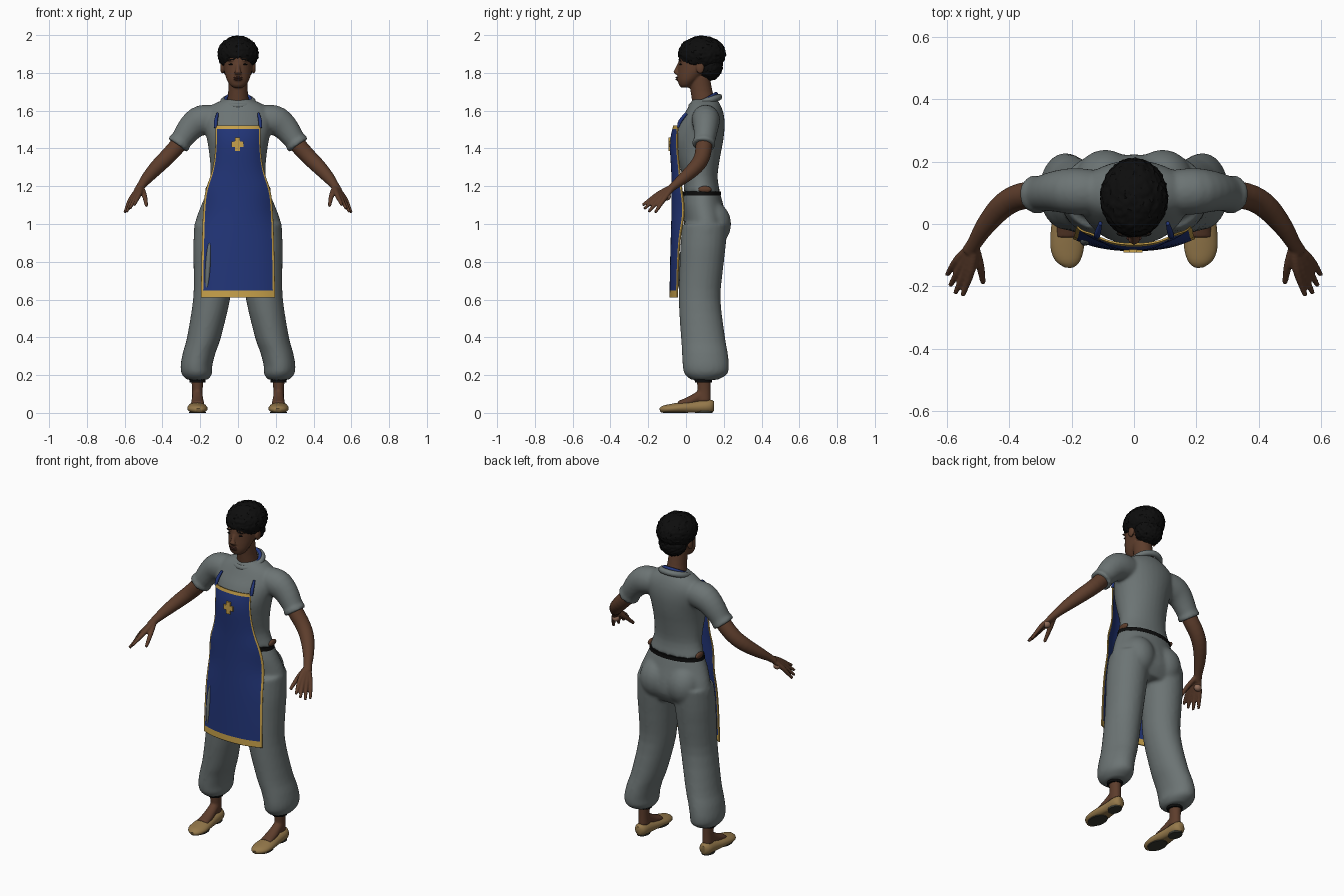
import bpy, bmesh, math
from mathutils import Vector, Matrix, Quaternion, noise

cube = bpy.data.objects.get("Cube")
if cube:
    bpy.data.objects.remove(cube, do_unlink=True)


def material(name, rgb, rough=0.8):
    m = bpy.data.materials.new(name)
    m.use_nodes = True
    m.diffuse_color = (*rgb, 1)
    shader = m.node_tree.nodes["Principled BSDF"]
    shader.inputs["Base Color"].default_value = (*rgb, 1)
    shader.inputs["Roughness"].default_value = rough
    return m


CLOTH = material("grey cloth", (0.15, 0.175, 0.175))
BLUE = material("apron blue", (0.016, 0.036, 0.19))
GOLD = material("gold trim", (0.58, 0.36, 0.07))
SKIN = material("brown skin", (0.11, 0.047, 0.025))
PALM = material("palm skin", (0.28, 0.15, 0.1))
LIP = material("lip brown", (0.06, 0.022, 0.016))
HAIR = material("black hair", (0.004, 0.004, 0.004))
SHOE = material("tan leather", (0.3, 0.19, 0.07))
SOLE = material("dark sole", (0.04, 0.04, 0.03))


def refine(rings, steps=3):
    """Smooth spline through the rings."""
    out = []
    last = len(rings) - 1
    for i in range(last):
        a, b, c, d = (Vector(rings[min(max(j, 0), last)]) for j in range(i - 1, i + 3))
        for k in range(steps):
            t = k / steps
            out.append(b + (c - a) * t / 2 + (a - b * 2.5 + c * 2 - d / 2) * t * t
                       + ((b - c) * 3 + d - a) * t ** 3 / 2)
    return out + [Vector(rings[-1])]


def loft(bm, rings, side=1, tube=False, n=24):
    """Closed skin over elliptical rings (x, y, z, rx, ry); tubes follow their path."""
    rings = refine(rings)
    centres = [Vector((r[0] * side, r[1], r[2])) for r in rings]
    loops = []
    for i, r in enumerate(rings):
        turn = Quaternion()
        if tube:
            ahead = centres[min(i + 1, len(rings) - 1)] - centres[max(i - 1, 0)]
            turn = ahead.to_track_quat('Z', 'Y')
        loop = []
        for k in range(n):
            a = math.tau * k / n
            loop.append(bm.verts.new(centres[i] + turn @ Vector((r[3] * math.cos(a), r[4] * math.sin(a), 0))))
        loops.append(loop)
    for low, high in zip(loops, loops[1:]):
        for k in range(n):
            j = (k + 1) % n
            bm.faces.new((low[k], low[j], high[j], high[k]))
    bm.faces.new(loops[0][::-1])
    bm.faces.new(loops[-1])


def ball(bm, place, size, side=1, tilt=0):
    m = (Matrix.Translation((place[0] * side, place[1], place[2]))
         @ Matrix.Rotation(tilt * side, 4, 'Y') @ Matrix.Diagonal((*size, 1)))
    bmesh.ops.create_uvsphere(bm, u_segments=24, v_segments=14, radius=1, matrix=m)


def finish(name, bm, mats, voxel=0, smooth=4):
    """Turn the bmesh into an object; a voxel size fuses its pieces into one skin."""
    bmesh.ops.recalc_face_normals(bm, faces=bm.faces)
    me = bpy.data.meshes.new(name)
    bm.to_mesh(me)
    bm.free()
    ob = bpy.data.objects.new(name, me)
    bpy.context.collection.objects.link(ob)
    for m in mats:
        me.materials.append(m)
    if voxel:
        mod = ob.modifiers.new("fuse", 'REMESH')
        mod.mode, mod.voxel_size, mod.use_smooth_shade = 'VOXEL', voxel, True
        mod = ob.modifiers.new("soften", 'SMOOTH')
        mod.factor, mod.iterations = 0.5, smooth
    else:
        bpy.ops.object.select_all(action='DESELECT')
        ob.select_set(True)
        bpy.context.view_layer.objects.active = ob
        bpy.ops.object.shade_smooth_by_angle(angle=math.radians(45))
    return ob


# Shirt: torso and short sleeves
bm = bmesh.new()
loft(bm, [(0, .085, 1.17, .168, .095), (0, .075, 1.25, .146, .092), (0, .065, 1.35, .15, .115),
          (0, .065, 1.44, .163, .132), (0, .08, 1.52, .18, .125), (0, .095, 1.58, .18, .105),
          (0, .1, 1.625, .145, .085), (0, .1, 1.66, .075, .065)], n=32)
for s in (1, -1):
    loft(bm, [(.1, .1, 1.555, .07, .07), (.19, .105, 1.55, .075, .08), (.25, .105, 1.51, .066, .07),
              (.305, .097, 1.437, .056, .056), (.308, .096, 1.433, .062, .062),
              (.32, .094, 1.416, .061, .061)], s, True)
finish("shirt", bm, [CLOTH], .009)

# Trousers: pelvis, seat and gathered legs
bm = bmesh.new()
loft(bm, [(0, .085, 1.165, .166, .095), (0, .09, 1.1, .195, .108), (0, .105, 1.02, .224, .115),
          (0, .105, .95, .234, .115), (0, .1, .885, .2, .085)], n=32)
for s in (1, -1):
    loft(bm, [(.215, .098, .175, .055, .07), (.218, .105, .205, .08, .113), (.22, .105, .25, .084, .123),
              (.205, .1, .32, .087, .121), (.18, .09, .4, .09, .117), (.14, .072, .6, .098, .111),
              (.13, .08, .75, .105, .115), (.125, .09, .88, .112, .12), (.115, .1, 1, .115, .12)], s)
    ball(bm, (.092, .135, 1.0), (.1, .104, .12), s)
finish("trousers", bm, [CLOTH], .01, 5)

# Belt, ankle bands and bare waist patches
bm = bmesh.new()
loft(bm, [(0, .085, 1.15, .173, .1), (0, .085, 1.172, .171, .1)], n=32)
finish("belt", bm, [HAIR])
bm = bmesh.new()
for s in (1, -1):
    loft(bm, [(.215, .092, .162, .042, .045), (.215, .092, .185, .044, .047)], s)
finish("ankle_bands", bm, [HAIR])
bm = bmesh.new()
for s in (1, -1):
    ball(bm, (.16, .1, 1.183), (.012, .035, .018), s)
finish("waist_skin", bm, [SKIN])

# Arms and hands: each finger runs on from the wrist so that together they form the palm
bm = bmesh.new()
palms = bmesh.new()
fingers = [((.522, -.145, 1.16), (.55, -.23, 1.1)), ((.537, -.142, 1.15), (.574, -.222, 1.08)),
           ((.552, -.132, 1.14), (.59, -.198, 1.064)), ((.566, -.115, 1.134), (.6, -.163, 1.06))]
for s in (1, -1):
    loft(bm, [(.25, .1, 1.51, .042, .042), (.32, .095, 1.415, .044, .044), (.38, .083, 1.35, .042, .042),
              (.43, .05, 1.3, .039, .039), (.48, -.01, 1.245, .031, .031), (.511, -.06, 1.205, .024, .022),
              (.53, -.09, 1.178, .024, .018)], s, True)
    for knuckle, tip in fingers:
        loft(bm, [(.514, -.065, 1.2, .016, .014), (*knuckle, .0145, .0135), (*tip, .008, .008)], s, True, 12)
    loft(bm, [(.513, -.07, 1.195, .016, .014), (.495, -.13, 1.15, .014, .013),
              (.484, -.19, 1.095, .009, .009)], s, True, 12)
    ball(palms, (.542, -.1, 1.145), (.022, .02, .02), s)
finish("arms", bm, [SKIN], .005, 3)
finish("palms", palms, [PALM])

# Feet and slip-on shoes
bm = bmesh.new()
shoes = bmesh.new()
soles = bmesh.new()
for s in (1, -1):
    loft(bm, [(.215, .092, .2, .035, .04), (.215, .096, .12, .028, .035), (.215, .092, .06, .03, .04)], s)
    loft(bm, [(.215, .09, .1, .026, .03), (.214, .03, .066, .032, .026), (.213, -.04, .042, .036, .02)], s, True)
    loft(shoes, [(.217, .148, .035, .016, .025), (.217, .125, .035, .036, .036), (.216, .05, .03, .042, .034),
                 (.216, -.02, .027, .051, .03), (.214, -.08, .022, .053, .025), (.21, -.12, .018, .038, .02),
                 (.21, -.138, .014, .016, .01)], s, True)
    loft(soles, [(.217, .095, 0, .033, .046), (.217, .095, .012, .034, .048)], s)
    loft(soles, [(.214, -.055, 0, .044, .066), (.214, -.055, .005, .045, .068)], s)
for v in shoes.verts:
    v.co.z = max(v.co.z, .003)
finish("feet", bm, [SKIN], .007, 3)
finish("shoes", shoes, [SHOE])
finish("shoe_soles", soles, [SOLE])

# Head, neck, nose, brow and ears
bm = bmesh.new()
loft(bm, [(0, 0, 1.722, .025, .025), (0, 0, 1.735, .042, .036), (0, .012, 1.76, .058, .055),
          (0, .03, 1.79, .068, .074), (0, .05, 1.82, .075, .093), (0, .06, 1.86, .078, .1),
          (0, .07, 1.91, .078, .097), (0, .075, 1.95, .065, .08), (0, .075, 1.975, .035, .05)], n=32)
loft(bm, [(0, .1, 1.62, .062, .064), (0, .083, 1.7, .052, .058), (0, .07, 1.78, .052, .056)])
loft(bm, [(0, -.036, 1.85, .009, .008), (0, -.05, 1.817, .012, .011), (0, -.054, 1.803, .02, .012),
          (0, -.044, 1.79, .018, .008)], n=16)
ball(bm, (0, -.036, 1.768), (.026, .016, .014))
for s in (1, -1):
    ball(bm, (.032, -.026, 1.868), (.024, .014, .008), s)
    ball(bm, (.083, .075, 1.828), (.011, .022, .033), s)
finish("head", bm, [SKIN], .005, 3)

# Lips, closed eyes and brows
bm = bmesh.new()
for height, width in ((1.775, .024), (1.765, .021)):
    ball(bm, (0, -.046, height), (width, .009, .005))
finish("lips", bm, [LIP])
bm = bmesh.new()
for s in (1, -1):
    ball(bm, (.032, -.027, 1.845), (.018, .009, .004), s)
    ball(bm, (.034, -.031, 1.87), (.022, .009, .004), s, .1)
finish("lashes_and_brows", bm, [HAIR])

# Short curly hair
bm = bmesh.new()
for place, size in (((0, .085, 1.9), (.108, .126, .095)), ((0, .125, 1.835), (.083, .068, .075))):
    m = Matrix.Translation(place) @ Matrix.Diagonal((*size, 1))
    bmesh.ops.create_icosphere(bm, subdivisions=5, radius=1, matrix=m)
for v in bm.verts:
    v.co += (v.co - Vector((0, .09, 1.89))).normalized() * .007 * noise.noise(v.co * 90)
finish("hair", bm, [HAIR])

# Collar and the neck strap inside it
for name, big, small, lean, height, mat in (("collar", .077, .017, 18, 1.648, CLOTH),
                                            ("neck_strap", .066, .01, 30, 1.656, BLUE)):
    bpy.ops.mesh.primitive_torus_add(major_segments=40, minor_segments=12, major_radius=big, minor_radius=small,
                                     location=(0, .102, height), rotation=(math.radians(lean), 0, 0))
    ring = bpy.context.object
    ring.name = name
    ring.data.materials.append(mat)
    bpy.ops.object.shade_smooth()

# Apron: curved sheet with a gold border; rows are height, half width, middle y, edge y
rows = [(1.52, .118, -.065, -.04), (1.513, .118, -.067, -.042), (1.44, .116, -.086, -.048),
        (1.35, .122, -.08, -.04), (1.27, .136, -.075, -.03), (1.2, .165, -.074, -.024),
        (1.14, .178, -.074, -.014), (1.05, .184, -.075, -.004), (.95, .188, -.078, -.03),
        (.8, .192, -.082, -.04), (.618, .195, -.085, -.045), (.61, .195, -.085, -.045)]
columns = [-1, -.96, -.8, -.6, -.3, 0, .3, .6, .8, .96, 1]
bm = bmesh.new()
grid = [[bm.verts.new((u * w, mid + (edge - mid) * abs(u) ** 2.5, z)) for u in columns]
        for z, w, mid, edge in rows]
for i in range(len(rows) - 1):
    for j in range(len(columns) - 1):
        f = bm.faces.new((grid[i][j], grid[i + 1][j], grid[i + 1][j + 1], grid[i][j + 1]))
        f.material_index = int(i in (0, len(rows) - 2) or j in (0, len(columns) - 2))
apron = finish("apron", bm, [BLUE, GOLD])
mod = apron.modifiers.new("round", 'SUBSURF')
mod.levels = mod.render_levels = 2
mod.boundary_smooth = 'PRESERVE_CORNERS'
mod = apron.modifiers.new("thickness", 'SOLIDIFY')
mod.thickness, mod.offset = .006, 0

# Shoulder straps, cross badge and the trouser fold showing beside the apron
bm = bmesh.new()
for s in (1, -1):
    loft(bm, [(.119, -.042, 1.51, .009, .006), (.117, -.03, 1.545, .01, .01),
              (.108, .002, 1.585, .006, .008)], s, True, 12)
finish("apron_straps", bm, [BLUE])
bm = bmesh.new()
for size in ((.062, .008, .028), (.026, .009, .072)):
    bmesh.ops.create_cube(bm, size=1, matrix=Matrix.Translation((-.003, -.087, 1.422)) @ Matrix.Diagonal((*size, 1)))
finish("cross_badge", bm, [GOLD])
bm = bmesh.new()
ball(bm, (-.158, -.05, .775), (.015, .02, .13), 1, .06)
finish("trouser_fold", bm, [CLOTH])
